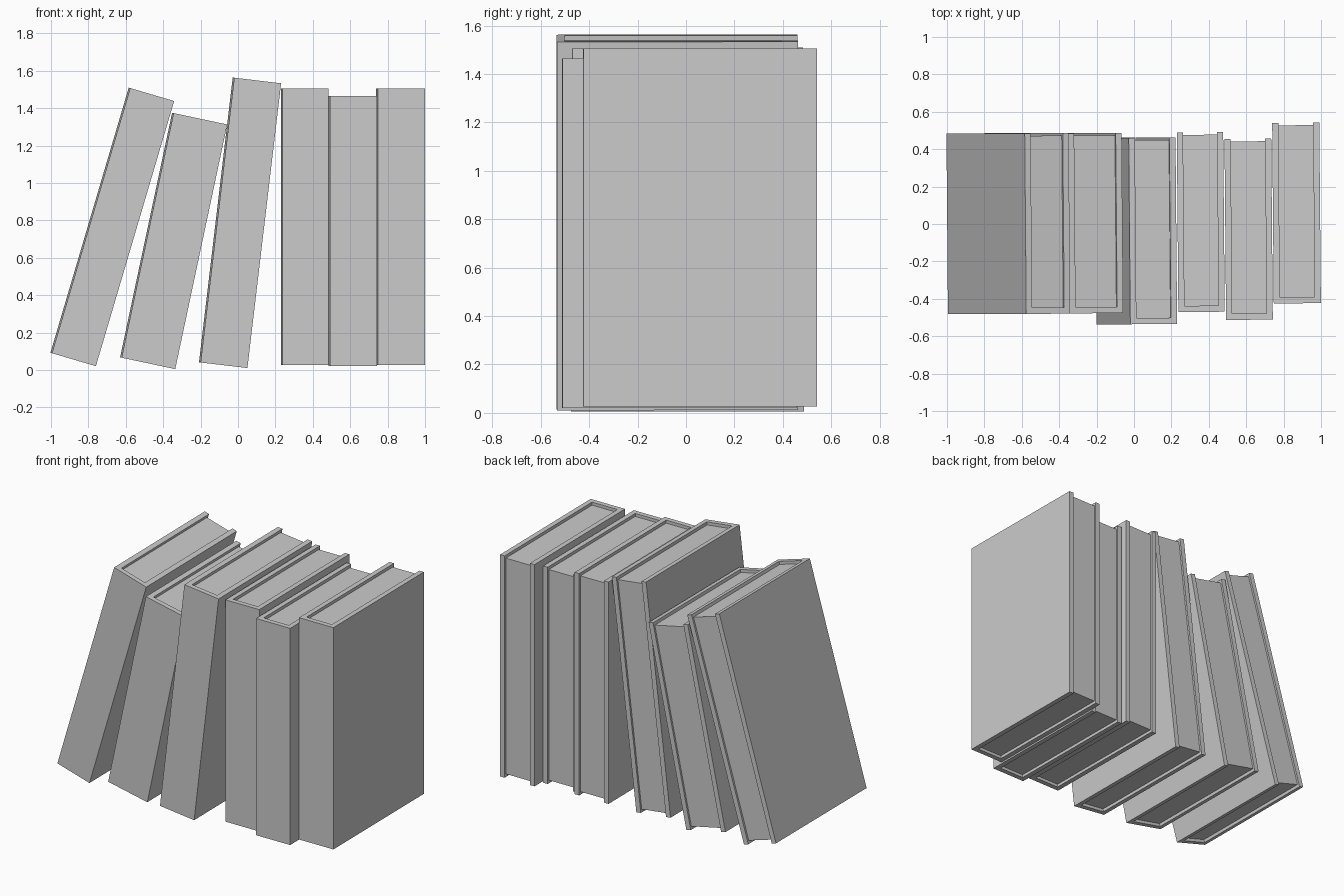
import bpy, bmesh, math
from mathutils import Matrix, Vector

if "Cube" in bpy.data.objects:
    bpy.data.objects.remove(bpy.data.objects["Cube"])

BOARD = 0.033      # cover thickness
TRIM = 0.02        # page recess at top and bottom
FORE = 0.013       # page recess at the open edge
YAW = math.radians(0.5)


def prism(name, profile, z0, z1, matrix):
    """Extrude a flat xy outline from z0 to z1."""
    bm = bmesh.new()
    face = bm.faces.new([bm.verts.new((x, y, z0)) for x, y in profile])
    ext = bmesh.ops.extrude_face_region(bm, geom=[face])
    top = [v for v in ext["geom"] if isinstance(v, bmesh.types.BMVert)]
    bmesh.ops.translate(bm, verts=top, vec=(0, 0, z1 - z0))
    bmesh.ops.recalc_face_normals(bm, faces=bm.faces)
    mesh = bpy.data.meshes.new(name)
    bm.to_mesh(mesh)
    bm.free()
    obj = bpy.data.objects.new(name, mesh)
    bpy.context.collection.objects.link(obj)
    obj.matrix_world = matrix
    return obj


def book(i, cx, cz, w, h, y0, y1, lean):
    x, d, z = w / 2, (y1 - y0) / 2, h / 2
    m = (Matrix.Translation(Vector((cx, (y0 + y1) / 2, cz)))
         @ Matrix.Rotation(math.radians(lean), 4, 'Y')
         @ Matrix.Rotation(YAW, 4, 'Z'))
    xi, yi = x - BOARD, -d + BOARD
    # cover: spine at the front with two boards
    prism(f"book_cover_{i}", [(-x, -d), (x, -d), (x, d), (xi, d), (xi, yi),
                              (-xi, yi), (-xi, d), (-x, d)], -z, z, m)
    # page block
    p = d - FORE
    prism(f"book_pages_{i}", [(-xi, yi), (xi, yi), (xi, p), (-xi, p)],
          -z + TRIM, z - TRIM, m)


# centre x, centre z, width, height, front y, back y, lean in degrees
books = [
    (-0.672, 0.765, 0.245, 1.478, -0.480, 0.485, 16.45),
    (-0.344, 0.690, 0.293, 1.337, -0.477, 0.486, 12.0),
    (0.011, 0.787, 0.252, 1.533, -0.535, 0.462, 6.75),
    (0.357, 0.766, 0.248, 1.478, -0.470, 0.490, 0),
    (0.613, 0.743, 0.250, 1.444, -0.512, 0.455, 0),
    (0.869, 0.766, 0.252, 1.478, -0.424, 0.541, 0),
]
for i, b in enumerate(books, 1):
    book(i, *b)
